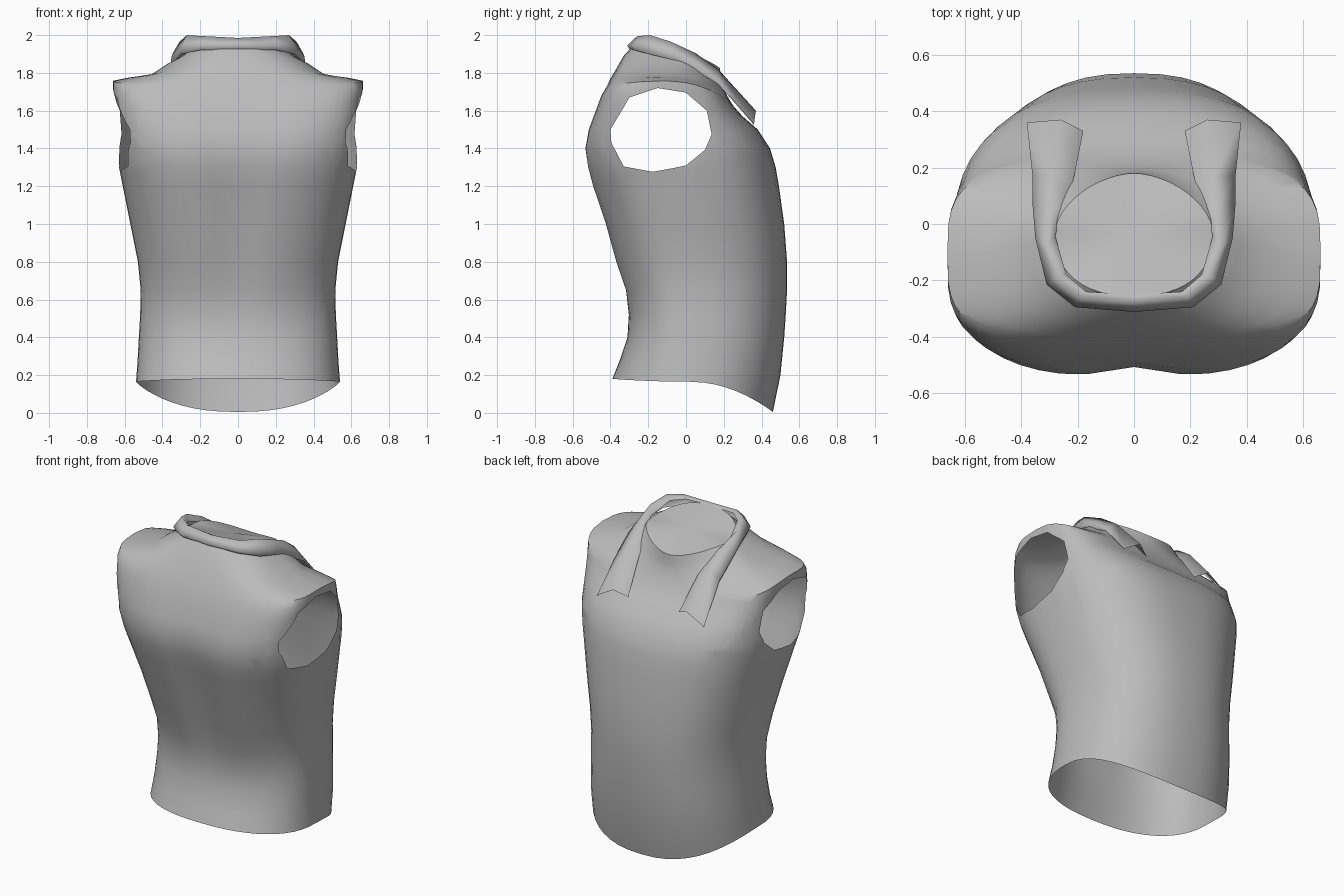
import bpy, bmesh, math
from mathutils import Vector

cube = bpy.data.objects.get("Cube")
if cube:
    bpy.data.objects.remove(cube)

SEGMENTS = 48


def make_material(name, value):
    mat = bpy.data.materials.new(name)
    mat.use_nodes = True
    colour = (value, value, value, 1)
    mat.diffuse_color = colour
    mat.node_tree.nodes["Principled BSDF"].inputs["Base Color"].default_value = colour
    return mat


def make_object(name, bm, mat, angle):
    mesh = bpy.data.meshes.new(name)
    bm.to_mesh(mesh)
    bm.free()
    mesh.materials.append(mat)
    obj = bpy.data.objects.new(name, mesh)
    bpy.context.collection.objects.link(obj)
    bpy.ops.object.select_all(action="DESELECT")
    obj.select_set(True)
    bpy.context.view_layer.objects.active = obj
    bpy.ops.object.shade_smooth_by_angle(angle=math.radians(angle))
    return obj


def signed_power(value, power):
    return math.copysign(abs(value) ** power, value)


def ring_points(side, chest, spine, chest_power, spine_power):
    """Rounded cross-section through a side, a chest and a spine point."""
    half_width, side_y, side_z = side
    points = []
    for i in range(SEGMENTS):
        angle = math.tau * i / SEGMENTS
        c, s = math.cos(angle), math.sin(angle)
        end_y, end_z = chest if s >= 0 else spine
        power = chest_power if s >= 0 else spine_power
        reach = abs(s) ** power
        x = half_width * signed_power(c, power)
        y = side_y + (end_y - side_y) * reach
        z = side_z + (end_z - side_z) * reach ** 2
        # shallow groove along the spine
        if s < 0 and 0.5 < z < 1.75:
            depth = 0.045 * math.sin(math.pi * (z - 0.5) / 1.25)
            y += depth * math.exp(-(x / 0.13) ** 2)
        points.append(Vector((x, y, z)))
    return points


fabric = make_material("grey fabric", 0.5)

# Hem, dipping at the chest side
rings = [
    ring_points((0.54, 0.02, 0.165), (0.46, 0.005), (-0.39, 0.18), 0.85, 0.85),
    ring_points((0.532, 0.03, 0.27), (0.5, 0.2), (-0.35, 0.28), 0.85, 0.85),
]

# Level body sections: height, half width, spine y, chest y, two roundnesses
body = [
    (0.4, 0.525, -0.31, 0.52, 0.85, 0.85),
    (0.52, 0.518, -0.305, 0.528, 0.85, 0.85),
    (0.65, 0.515, -0.33, 0.535, 0.85, 0.85),
    (0.8, 0.53, -0.385, 0.535, 0.84, 0.83),
    (1.0, 0.57, -0.44, 0.52, 0.82, 0.8),
    (1.2, 0.61, -0.505, 0.492, 0.79, 0.75),
    (1.3, 0.63, -0.53, 0.475, 0.77, 0.71),
    (1.4, 0.643, -0.542, 0.445, 0.73, 0.67),
    (1.5, 0.647, -0.52, 0.38, 0.68, 0.61),
]
for z, width, spine, chest, front, back in body:
    side_y = 0.03 - 0.15 * max(0, z - 0.6)
    rings.append(ring_points((width, side_y, z), (chest, z), (spine, z), front, back))

# Shoulders closing in towards the tilted neckline
rings += [
    ring_points((0.655, -0.11, 1.62), (0.3, 1.57), (-0.48, 1.6), 0.62, 0.53),
    ring_points((0.662, -0.11, 1.72), (0.255, 1.62), (-0.45, 1.68), 0.6, 0.52),
    ring_points((0.662, -0.1, 1.758), (0.235, 1.65), (-0.42, 1.73), 0.6, 0.54),
    ring_points((0.58, -0.1, 1.775), (0.22, 1.675), (-0.4, 1.77), 0.65, 0.6),
    ring_points((0.46, -0.09, 1.79), (0.205, 1.705), (-0.37, 1.82), 0.75, 0.7),
    ring_points((0.37, -0.07, 1.85), (0.192, 1.74), (-0.33, 1.89), 0.9, 0.8),
    ring_points((0.31, -0.05, 1.88), (0.185, 1.765), (-0.29, 1.935), 1.0, 0.85),
    ring_points((0.28, -0.03, 1.9), (0.18, 1.825), (-0.255, 1.975), 1.15, 0.85),
]

# Torso shell
bm = bmesh.new()
loops = [[bm.verts.new(p) for p in ring] for ring in rings]
for low, high in zip(loops, loops[1:]):
    for i in range(SEGMENTS):
        j = (i + 1) % SEGMENTS
        bm.faces.new((low[i], low[j], high[j], high[i]))

# Armholes: slice along each edge of the outline, then drop the inside
outline = [(-0.4, 1.5), (-0.395, 1.43), (-0.33, 1.305), (-0.17, 1.275), (0, 1.31),
           (0.1, 1.39), (0.135, 1.48), (0.11, 1.6), (0, 1.695), (-0.15, 1.72),
           (-0.3, 1.67)]
edges = []
for i, (y, z) in enumerate(outline):
    next_y, next_z = outline[(i + 1) % len(outline)]
    edges.append((Vector((0, y, z)), Vector((0, next_z - z, y - next_y))))


def near_armhole(face):
    c = face.calc_center_median()
    return abs(c.x) > 0.45 and 1.1 < c.z < 1.77


for point, normal in edges:
    faces = [f for f in bm.faces if near_armhole(f)]
    geom = set(faces)
    for f in faces:
        geom.update(f.edges)
        geom.update(f.verts)
    bmesh.ops.bisect_plane(bm, geom=list(geom), dist=0.0005,
                           plane_co=point, plane_no=normal)
inside = [f for f in bm.faces if near_armhole(f) and all(
    (f.calc_center_median() - p).dot(n) < 0 for p, n in edges)]
bmesh.ops.delete(bm, geom=inside, context="FACES")
make_object("torso", bm, fabric, 45)

# Neck panel closing the neckline
bm = bmesh.new()
rim = [bm.verts.new(p) for p in rings[-1]]
centre = bm.verts.new((0, -0.04, 1.91))
for i in range(SEGMENTS):
    bm.faces.new((rim[i], rim[(i + 1) % SEGMENTS], centre))
make_object("neck_panel", bm, fabric, 60)

# Folded collar: inner edge, fold, outer edge and tuck from nape to flap tip
sections = [
    ((0, -0.25, 1.975), (0, -0.27, 1.985), (0, -0.312, 1.945), (0, -0.295, 1.922)),
    ((0.17, -0.24, 1.975), (0.19, -0.255, 1.995), (0.21, -0.295, 1.945), (0.2, -0.275, 1.92)),
    ((0.24, -0.18, 1.97), (0.27, -0.19, 2), (0.31, -0.215, 1.935), (0.3, -0.2, 1.9)),
    ((0.28, -0.04, 1.91), (0.31, -0.08, 1.965), (0.35, -0.05, 1.895), (0.335, -0.05, 1.865)),
    ((0.24, 0.06, 1.85), (0.29, 0.05, 1.905), (0.36, 0.07, 1.83), (0.35, 0.07, 1.8)),
    ((0.21, 0.18, 1.75), (0.28, 0.17, 1.82), (0.36, 0.17, 1.755), (0.355, 0.17, 1.74)),
    ((0.18, 0.33, 1.56), (0.26, 0.37, 1.6), (0.38, 0.36, 1.53), (0.375, 0.36, 1.525)),
]
bm = bmesh.new()
rows = [[bm.verts.new(p) for p in section] for section in sections]
for a, b in zip(rows, rows[1:]):
    for k in range(len(a) - 1):
        bm.faces.new((a[k], b[k], b[k + 1], a[k + 1]))
bmesh.ops.recalc_face_normals(bm, faces=bm.faces)
if sum(f.normal.z for f in bm.faces) < 0:
    bmesh.ops.reverse_faces(bm, faces=bm.faces)
collar = make_object("collar", bm, fabric, 100)
mirror = collar.modifiers.new("Mirror", "MIRROR")
mirror.use_clip = True
